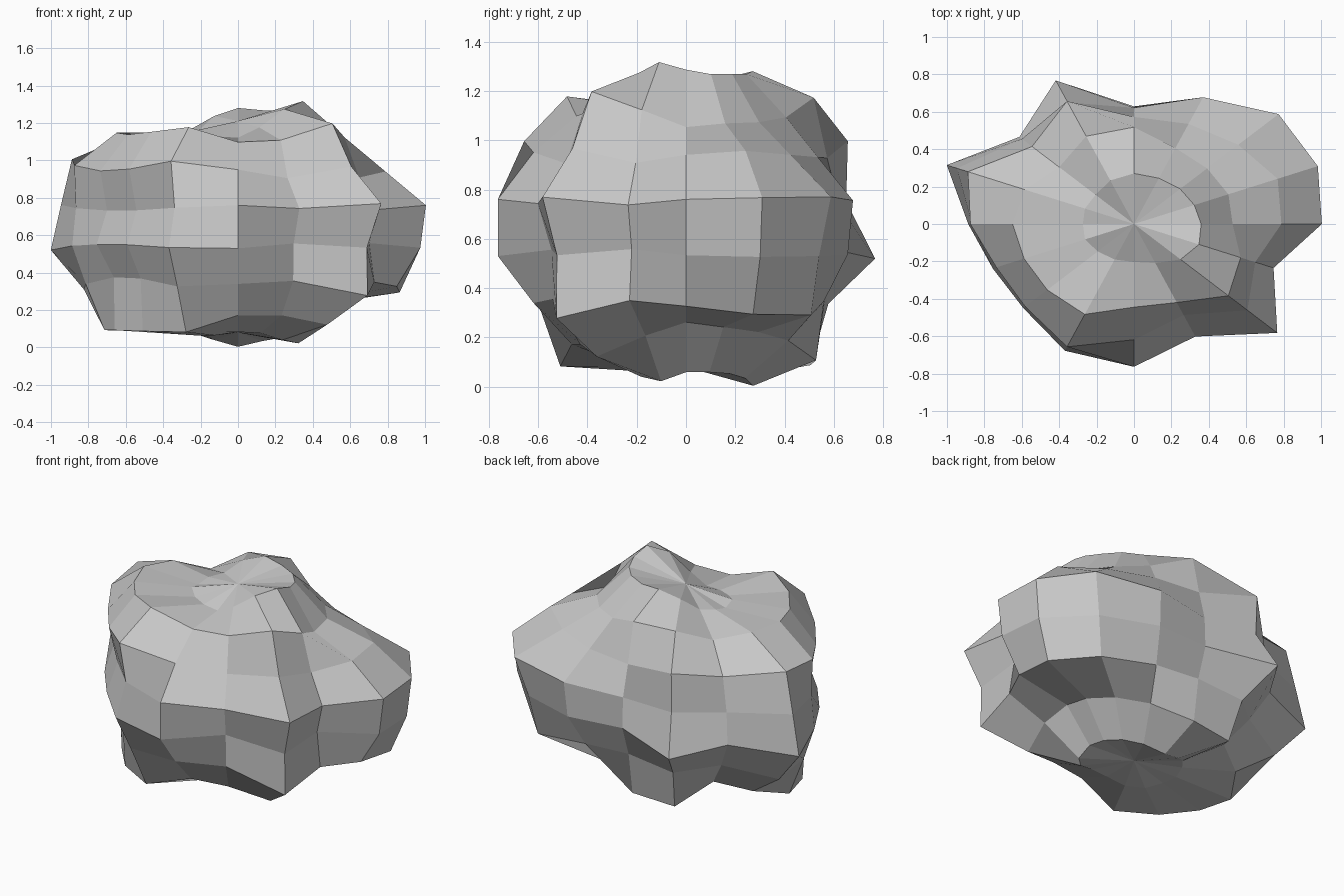
import bpy
import bmesh
from math import radians, sin, cos
from mathutils import Vector

default_cube = bpy.data.objects.get("Cube")
if default_cube:
    bpy.data.objects.remove(default_cube, do_unlink=True)

# Boulder proportions: a squashed ball with lumpy rings, radii in percent
SEGMENTS = 16
HALF_SIZE = Vector((1.0, 0.76, 0.65))
CENTRE = Vector((0, 0, 0.645))
TOP_POLE, BOTTOM_POLE = 87, 87

# Radius of each ring, going round from +x towards the back
RING_LUMPS = {
    70: (105, 102, 102, 102, 104, 97, 85, 83, 80, 83, 80, 79, 78, 87, 103, 110),
    50: (82, 85, 86, 90, 106, 104, 88, 98, 101, 99, 102, 107, 91, 93, 111, 96),
    30: (91, 96, 91, 88, 87, 108, 89, 111, 101, 92, 95, 108, 94, 80, 99, 81),
    10: (102, 108, 111, 98, 83, 94, 86, 104, 88, 77, 78, 90, 102, 87, 110, 82),
    -10: (99, 105, 102, 95, 84, 111, 88, 110, 90, 83, 85, 98, 102, 79, 99, 77),
    -30: (98, 108, 109, 92, 86, 95, 85, 103, 94, 83, 85, 98, 94, 89, 113, 91),
    -50: (77, 81, 85, 92, 108, 112, 89, 100, 111, 111, 112, 113, 95, 95, 105, 88),
    -70: (96, 96, 97, 100, 105, 99, 91, 89, 91, 92, 95, 95, 92, 93, 99, 102),
}


def place(latitude, longitude, percent):
    """Point on the squashed ball, pushed in or out from its centre."""
    lat, lon = radians(latitude), radians(longitude)
    direction = Vector((cos(lat) * cos(lon), cos(lat) * sin(lon), sin(lat)))
    return CENTRE + direction * HALF_SIZE * (percent / 100)


def make_material(name, colour):
    material = bpy.data.materials.new(name)
    material.use_nodes = True
    material.diffuse_color = colour
    shader = next(n for n in material.node_tree.nodes if n.type == 'BSDF_PRINCIPLED')
    shader.inputs["Base Color"].default_value = colour
    shader.inputs["Roughness"].default_value = 0.9
    return material


def build_boulder():
    bm = bmesh.new()
    step = 360 / SEGMENTS
    rings = [[bm.verts.new(place(lat, i * step, lump)) for i, lump in enumerate(lumps)]
             for lat, lumps in RING_LUMPS.items()]
    top = bm.verts.new(place(90, 0, TOP_POLE))
    bottom = bm.verts.new(place(-90, 0, BOTTOM_POLE))
    for i in range(SEGMENTS):
        j = (i + 1) % SEGMENTS
        # Fans that close the crown and the underside
        bm.faces.new((top, rings[0][i], rings[0][j]))
        bm.faces.new((bottom, rings[-1][j], rings[-1][i]))
        # Bands between neighbouring rings
        for upper, lower in zip(rings, rings[1:]):
            bm.faces.new((upper[i], lower[i], lower[j], upper[j]))
    bmesh.ops.recalc_face_normals(bm, faces=bm.faces)
    mesh = bpy.data.meshes.new("boulder")
    bm.to_mesh(mesh)
    bm.free()
    return mesh


# One faceted stone boulder
boulder = bpy.data.objects.new("boulder", build_boulder())
boulder.data.materials.append(make_material("stone grey", (0.58, 0.58, 0.58, 1)))
bpy.context.collection.objects.link(boulder)
